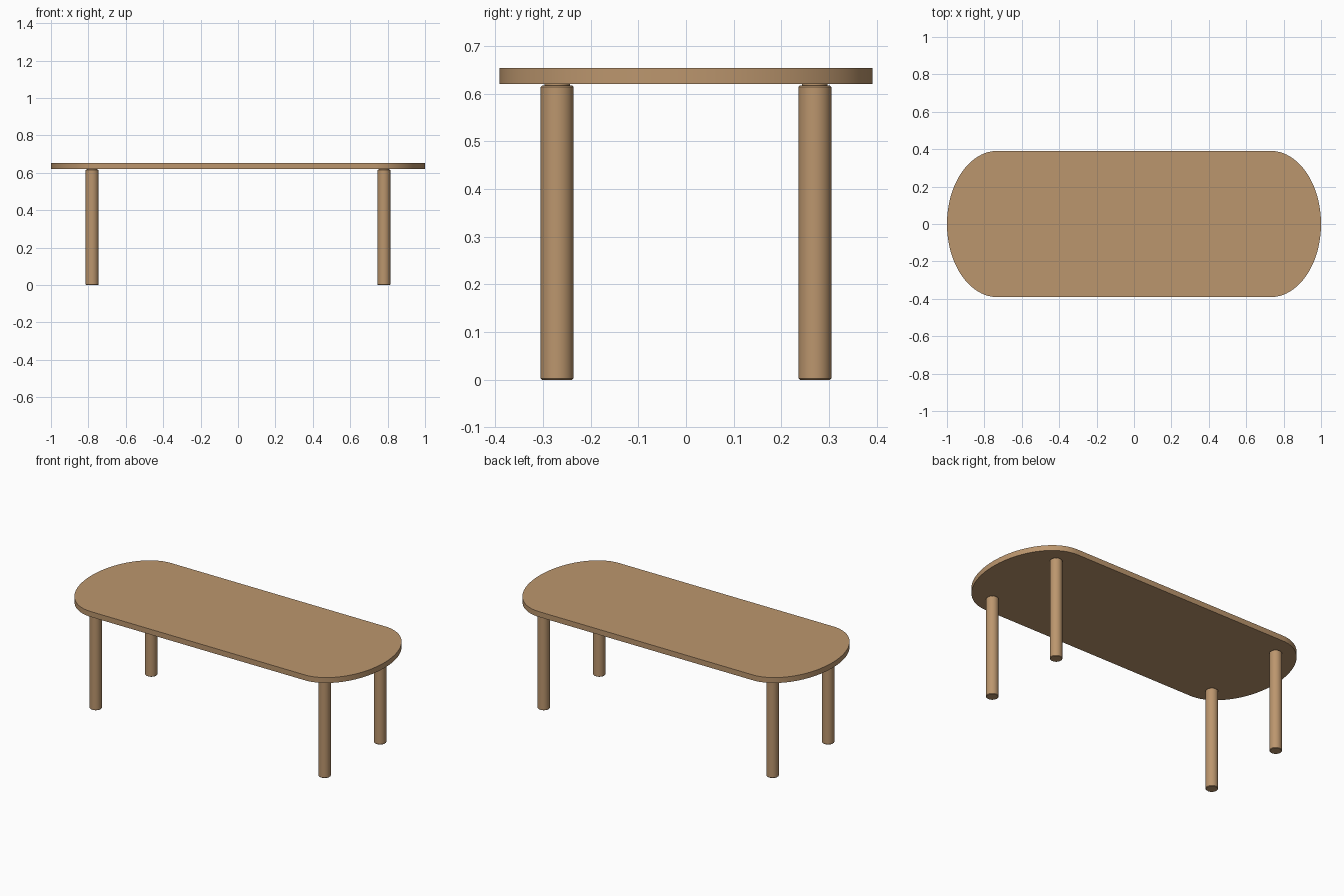
import bpy, bmesh, math

if "Cube" in bpy.data.objects:
    bpy.data.objects.remove(bpy.data.objects["Cube"])

wood = bpy.data.materials.new("light wood")
wood.diffuse_color = (0.50, 0.305, 0.155, 1)
wood.use_nodes = True
wood.node_tree.nodes["Principled BSDF"].inputs["Base Color"].default_value = wood.diffuse_color


def finish(name, bm):
    bmesh.ops.recalc_face_normals(bm, faces=bm.faces)
    me = bpy.data.meshes.new(name)
    bm.to_mesh(me)
    bm.free()
    me.materials.append(wood)
    ob = bpy.data.objects.new(name, me)
    bpy.context.collection.objects.link(ob)
    bpy.ops.object.select_all(action='DESELECT')
    ob.select_set(True)
    bpy.context.view_layer.objects.active = ob
    bpy.ops.object.shade_smooth_by_angle(angle=math.radians(30))
    return ob


# tabletop: straight sides with half-ellipse ends, extruded upward
STRAIGHT, END, HALF_W, Z0, Z1 = 0.73, 0.27, 0.391, 0.62, 0.653
N = 48
bm = bmesh.new()
outline = []
for side in (1, -1):
    for i in range(N + 1):
        a = -math.pi / 2 + math.pi * i / N
        outline.append(bm.verts.new((side * (STRAIGHT + END * math.cos(a)),
                                     side * HALF_W * math.sin(a), Z0)))
face = bm.faces.new(outline)
ext = bmesh.ops.extrude_face_region(bm, geom=[face])
for v in ext["geom"]:
    if isinstance(v, bmesh.types.BMVert):
        v.co.z = Z1
finish("tabletop", bm)

# legs: round posts with softened ends and a slim neck under the top
R = 0.0345
PROFILE = [(R - 0.003, 0), (R, 0.003), (R, 0.614), (R - 0.003, 0.617),
           (R - 0.008, 0.617), (R - 0.008, Z0)]
SEG = 40
for fb, y in (("front", -0.27), ("back", 0.27)):
    for lr, x in (("left", -0.78), ("right", 0.78)):
        bm = bmesh.new()
        rings = [[bm.verts.new((x + r * math.cos(math.tau * k / SEG),
                                y + r * math.sin(math.tau * k / SEG), z))
                  for k in range(SEG)] for r, z in PROFILE]
        for a, b in zip(rings, rings[1:]):
            for k in range(SEG):
                n = (k + 1) % SEG
                bm.faces.new((a[k], a[n], b[n], b[k]))
        bm.faces.new(rings[0])
        bm.faces.new(rings[-1])
        finish(f"{fb}_{lr}_leg", bm)
